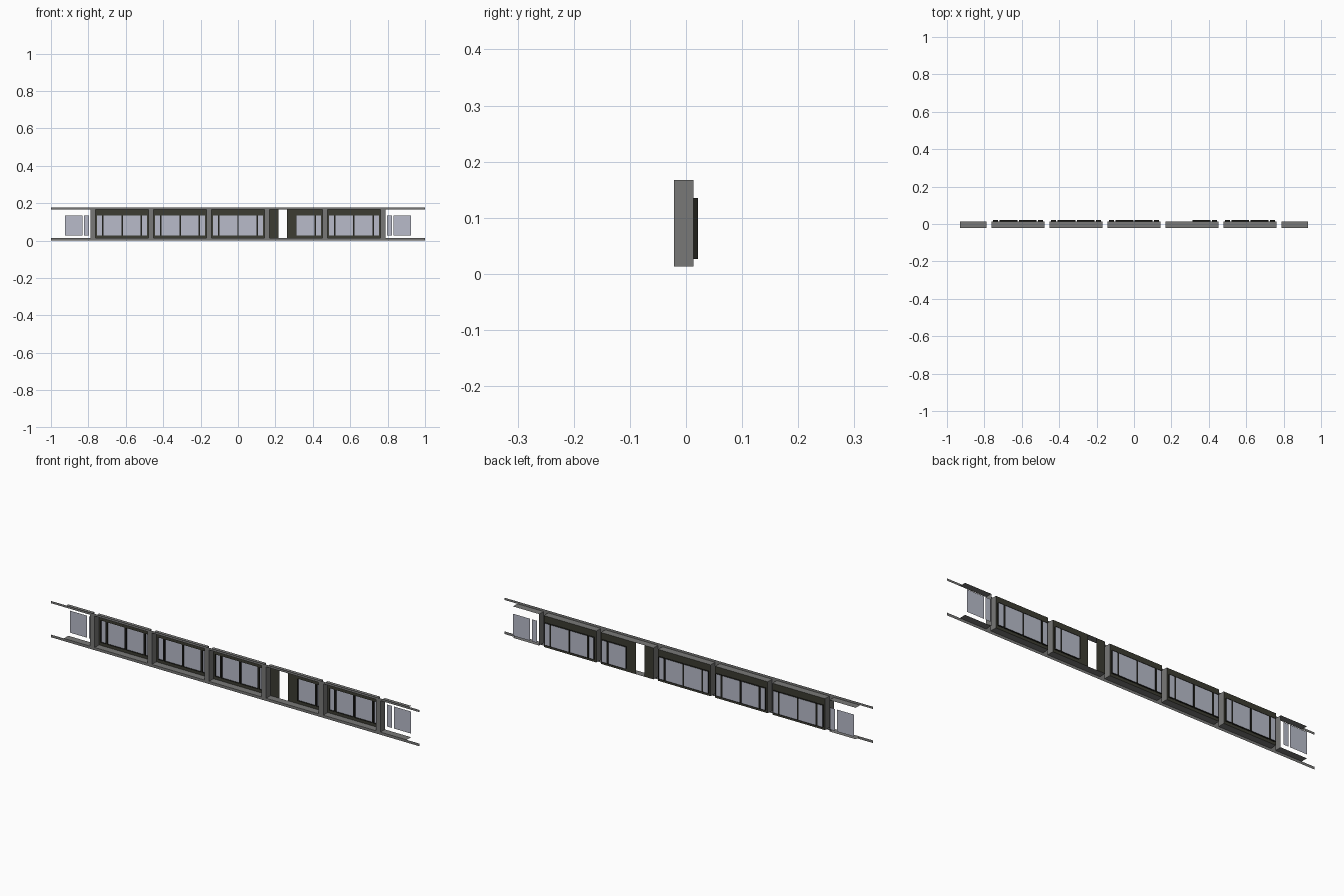
import bpy, bmesh

if "Cube" in bpy.data.objects:
    bpy.data.objects.remove(bpy.data.objects["Cube"])


def material(name, rgb):
    m = bpy.data.materials.new(name)
    m.diffuse_color = (*rgb, 1)
    m.use_nodes = True
    m.node_tree.nodes["Principled BSDF"].inputs["Base Color"].default_value = m.diffuse_color
    return m


GREY = material("concrete grey", (0.19, 0.19, 0.185))
DARK = material("dark olive panel", (0.045, 0.045, 0.032))
BLACK = material("black frame", (0.014, 0.014, 0.011))
GLASS = material("pale blue glass", (0.48, 0.50, 0.59))

YF, YW, YG, YB = -0.021, 0.013, 0.0195, 0.021    # facade, wall, glass, frame back
Z0, Z1, ZT = 0.013, 0.167, 0.178                 # bay bottom, bay top, facade top
G0, G1 = 0.027, 0.135                            # glass bottom and top
HALF, STEP, POST = 0.1425, 0.31, 0.0125


class Part:
    """Collects flat panels into one object."""
    def __init__(self, name, mat):
        self.name, self.mat, self.bm = name, mat, bmesh.new()

    def quad(self, pts):
        self.bm.faces.new([self.bm.verts.new(p) for p in pts])

    def front(self, x0, x1, z0, z1, y):
        self.quad([(x0, y, z0), (x1, y, z0), (x1, y, z1), (x0, y, z1)])

    def side(self, x, y0, y1, z0, z1):
        self.quad([(x, y0, z0), (x, y1, z0), (x, y1, z1), (x, y0, z1)])

    def level(self, z, x0, x1, y0, y1):
        self.quad([(x0, y0, z), (x1, y0, z), (x1, y1, z), (x0, y1, z)])

    def finish(self):
        me = bpy.data.meshes.new(self.name)
        self.bm.to_mesh(me)
        self.bm.free()
        me.materials.append(self.mat)
        bpy.context.collection.objects.link(bpy.data.objects.new(self.name, me))


# long facade bands above and below the bays
bands = Part("facade_bands", GREY)
bands.front(-1, 1, 0, Z0, YF)
bands.front(-1, 1, Z1, ZT, YF)
bands.finish()

# posts: front face with a return on each side, open behind
posts = Part("posts", GREY)
for i in range(6):
    x = (i - 2.5) * STEP
    posts.front(x - POST, x + POST, Z0, Z1, YF)
    for s in (-1, 1):
        posts.side(x + s * POST, YF, YW, Z0, Z1)
posts.finish()

# sills and soffits of the bays, half bays at the ends
reveals = Part("sills_and_soffits", GREY)
spans = [((i - 2) * STEP - HALF, (i - 2) * STEP + HALF) for i in range(5)]
spans += [(-0.93, -0.7875), (0.7875, 0.93)]
for a, b in spans:
    for z in (Z0, Z1):
        reveals.level(z, a, b, YF, YW)
reveals.finish()

# recessed walls, window frames and panes
PANES = [(0.004, 0.098), (0.107, 0.134)]
DOOR = (-0.094, -0.048)


def pane(frames, glass, x0, x1):
    glass.front(x0, x1, G0, G1, YG)
    for x in (x0, x1):
        frames.side(x, YW, YB, G0, G1)
    for z in (G0, G1):
        frames.level(z, x0, x1, YW, YB)


for i in range(5):
    c = (i - 2) * STEP
    wall = Part(f"bay_wall_{i + 1}", DARK)
    frames = Part(f"window_frames_{i + 1}", BLACK)
    glass = Part(f"window_panes_{i + 1}", GLASS)
    for s in (-1, 1):
        def span(a, b):
            return sorted((c + s * a, c + s * b))
        if i == 3 and s < 0:
            # doorway half: solid panels on both sides of the opening
            wall.front(c - HALF, c + DOOR[0], Z0, Z1, YW)
            wall.front(c + DOOR[1], c, Z0, Z1, YW)
            continue
        wall.front(*span(0, HALF), G1, Z1, YW)
        wall.front(*span(0, HALF), Z0, G0, YW)
        wall.front(*span(0.134, HALF), G0, G1, YW)
        # mullions
        for a, b in ((0, 0.004), (0.098, 0.107)):
            frames.front(*span(a, b), G0, G1, YW)
            frames.front(*span(a, b), G0, G1, YB)
        for a, b in PANES:
            pane(frames, glass, *span(a, b))
    for part in (wall, frames, glass):
        part.finish()

# loose panes in the open end bays
ends = Part("end_panes", GLASS)
for s in (-1, 1):
    for a, b in ((0.796, 0.823), (0.832, 0.926)):
        ends.front(*sorted((s * a, s * b)), G0, G1, YG)
ends.finish()
